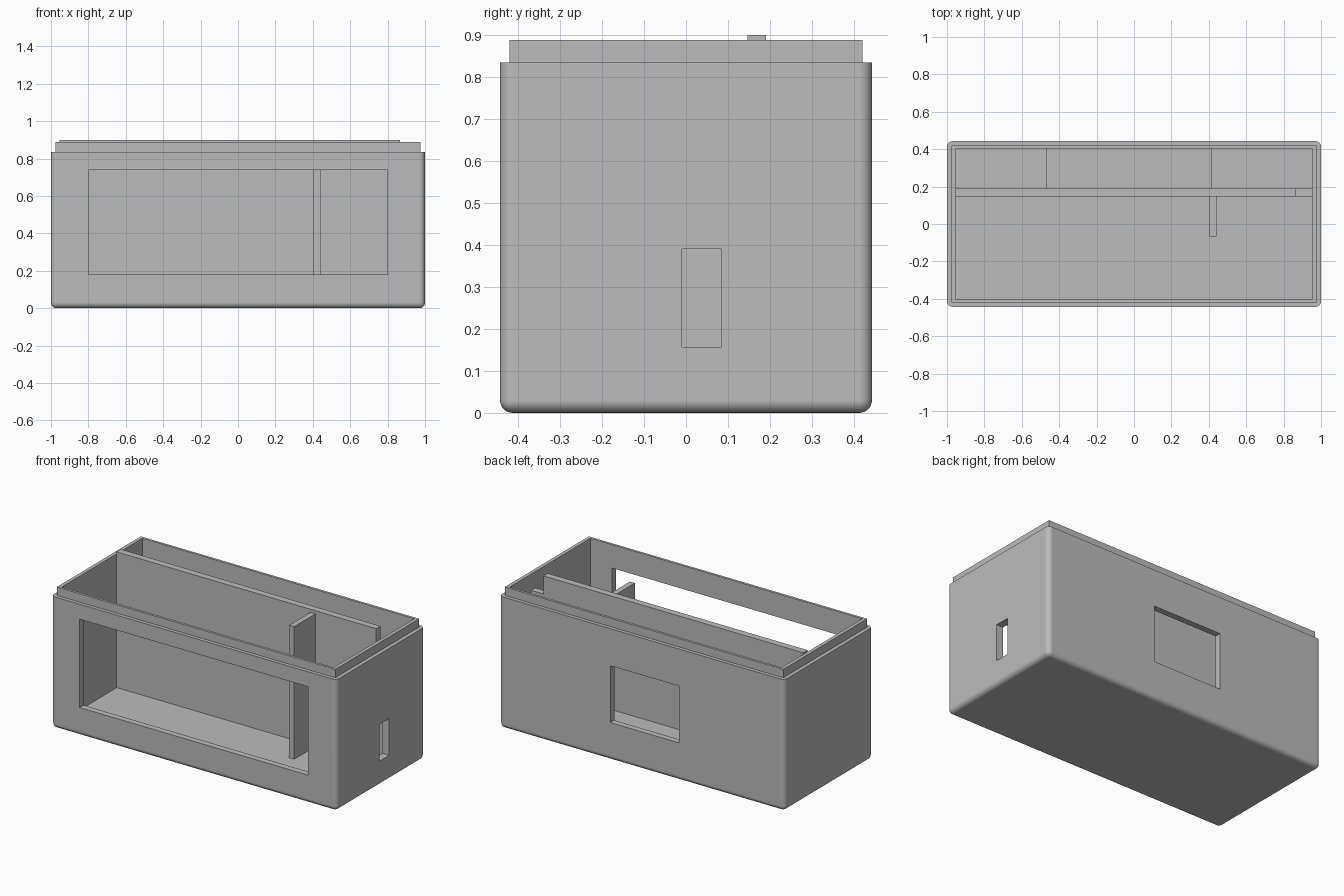
import bpy
import bmesh
import math

cube = bpy.data.objects.get("Cube")
if cube:
    bpy.data.objects.remove(cube, do_unlink=True)

grey = bpy.data.materials.new("plain_grey")
grey.use_nodes = True
grey.diffuse_color = (0.5, 0.5, 0.5, 1)
grey.node_tree.nodes["Principled BSDF"].inputs["Base Color"].default_value = (0.5, 0.5, 0.5, 1)


def box(name, x, y, z, radius=0):
    """Box from (min, max) ranges; a radius rounds all edges except the top rim."""
    bm = bmesh.new()
    bmesh.ops.create_cube(bm, size=1)
    for v in bm.verts:
        v.co = [r[0] if c < 0 else r[1] for c, r in zip(v.co, (x, y, z))]
    if radius:
        edges = [e for e in bm.edges if min(v.co.z for v in e.verts) < z[1] - 0.001]
        bmesh.ops.bevel(bm, geom=edges, offset=radius, segments=6, profile=0.5, affect='EDGES')
    bmesh.ops.recalc_face_normals(bm, faces=bm.faces)
    mesh = bpy.data.meshes.new(name)
    bm.to_mesh(mesh)
    bm.free()
    mesh.materials.append(grey)
    obj = bpy.data.objects.new(name, mesh)
    bpy.context.collection.objects.link(obj)
    return obj


def activate(obj):
    bpy.ops.object.select_all(action='DESELECT')
    obj.select_set(True)
    bpy.context.view_layer.objects.active = obj


def combine(target, other, operation):
    activate(target)
    mod = target.modifiers.new("combine", 'BOOLEAN')
    mod.operation = operation
    mod.solver = 'EXACT'
    mod.object = other
    bpy.ops.object.modifier_apply(modifier=mod.name)
    bpy.data.objects.remove(other, do_unlink=True)


def sym(half):
    return (-half, half)


FLOOR = 0.04

# Rounded outer case with a stepped lip
case = box("case", sym(1), sym(0.443), (0, 0.835), radius=0.03)
combine(case, box("lip", sym(0.976), sym(0.42), (0.5, 0.888)), 'UNION')

# Hollow interior and the three wall openings
openings = {
    "cavity": (sym(0.953), sym(0.404), (FLOOR, 1.2)),
    "front_window": (sym(0.8), (-0.6, -0.3), (0.18, 0.74)),
    "back_window": ((-0.26, 0.22), (0.3, 0.6), (0.24, 0.6)),
    "side_slot": ((0.9, 1.1), (-0.01, 0.085), (0.157, 0.39)),
}
for name, ranges in openings.items():
    combine(case, box(name, *ranges), 'DIFFERENCE')

# Smooth rounded edges, flat walls
activate(case)
bpy.ops.object.shade_smooth_by_angle(angle=math.radians(30))
weighted = case.modifiers.new("flat_walls", 'WEIGHTED_NORMAL')
weighted.keep_sharp = True

# Long divider with a notch at its top right corner
divider = box("divider", sym(0.955), (0.147, 0.19), (FLOOR - 0.01, 0.9))
combine(divider, box("notch", (0.866, 1.1), (0, 0.3), (0.785, 1.2)), 'DIFFERENCE')

# Short partition and the low block behind the divider
box("partition", (0.405, 0.44), (-0.066, 0.15), (FLOOR - 0.01, 0.88))
box("rear_block", (-0.47, 0.417), (0.185, 0.41), (FLOOR - 0.01, 0.18))
